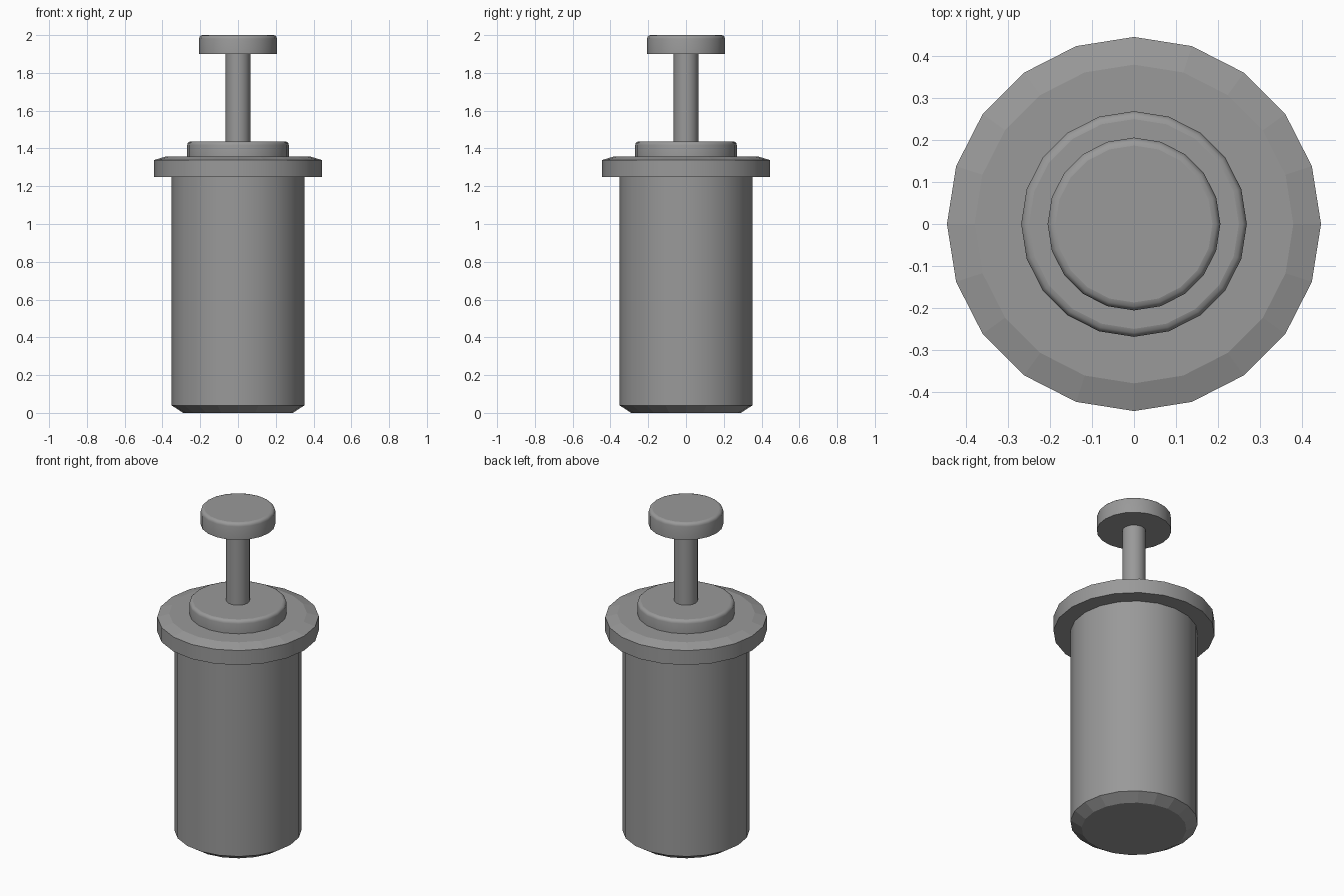
import bpy, bmesh
from math import cos, sin, pi, radians

if "Cube" in bpy.data.objects:
    bpy.data.objects.remove(bpy.data.objects["Cube"])

SIDES = 20

# Dark grey finish shared by every part
grey = bpy.data.materials.new("dark_grey")
grey.diffuse_color = (0.32, 0.32, 0.32, 1)
grey.use_nodes = True
grey.node_tree.nodes["Principled BSDF"].inputs["Base Color"].default_value = grey.diffuse_color


def lathe(name, profile, flat_band=None):
    """Closed solid of revolution from (radius, z) points, bottom to top.
    End caps, and the band numbered flat_band, are left flat shaded."""
    bm = bmesh.new()
    rings = [[bm.verts.new((r * cos(2 * pi * i / SIDES), r * sin(2 * pi * i / SIDES), z))
              for i in range(SIDES)] for r, z in profile]
    for low, high in zip(rings, rings[1:]):
        for i in range(SIDES):
            j = (i + 1) % SIDES
            bm.faces.new((low[i], low[j], high[j], high[i]))
    bm.faces.new(rings[0][::-1])
    bm.faces.new(rings[-1])
    mesh = bpy.data.meshes.new(name)
    bm.to_mesh(mesh)
    bm.free()
    mesh.materials.append(grey)
    obj = bpy.data.objects.new(name, mesh)
    bpy.context.collection.objects.link(obj)
    bpy.ops.object.select_all(action='DESELECT')
    obj.select_set(True)
    bpy.context.view_layer.objects.active = obj
    bpy.ops.object.shade_smooth_by_angle(angle=radians(35))
    for face in mesh.polygons:
        if len(face.vertices) > 4 or face.index // SIDES == flat_band:
            face.use_smooth = False
    return obj


def round_top(radius, bottom, top, bevel, steps=3):
    """Disc profile with a rounded upper rim."""
    arc = [(radius - bevel + bevel * cos(a), top - bevel + bevel * sin(a))
           for a in (pi / 2 * k / steps for k in range(steps + 1))]
    return [(radius, bottom)] + arc


# Cylindrical body with faceted chamfered foot
lathe("body", [(0.29, 0), (0.352, 0.04), (0.352, 1.25)], flat_band=0)

# Wide flange with shallow faceted rim
lathe("flange", [(0.446, 1.25), (0.446, 1.338), (0.38, 1.358)], flat_band=1)

# Raised collar around the rod
lathe("collar", round_top(0.269, 1.358, 1.437, 0.019))

# Plunger rod and push button
lathe("plunger_rod", [(0.065, 1.437), (0.065, 1.90)])
lathe("push_button", round_top(0.206, 1.90, 2.0, 0.019))
